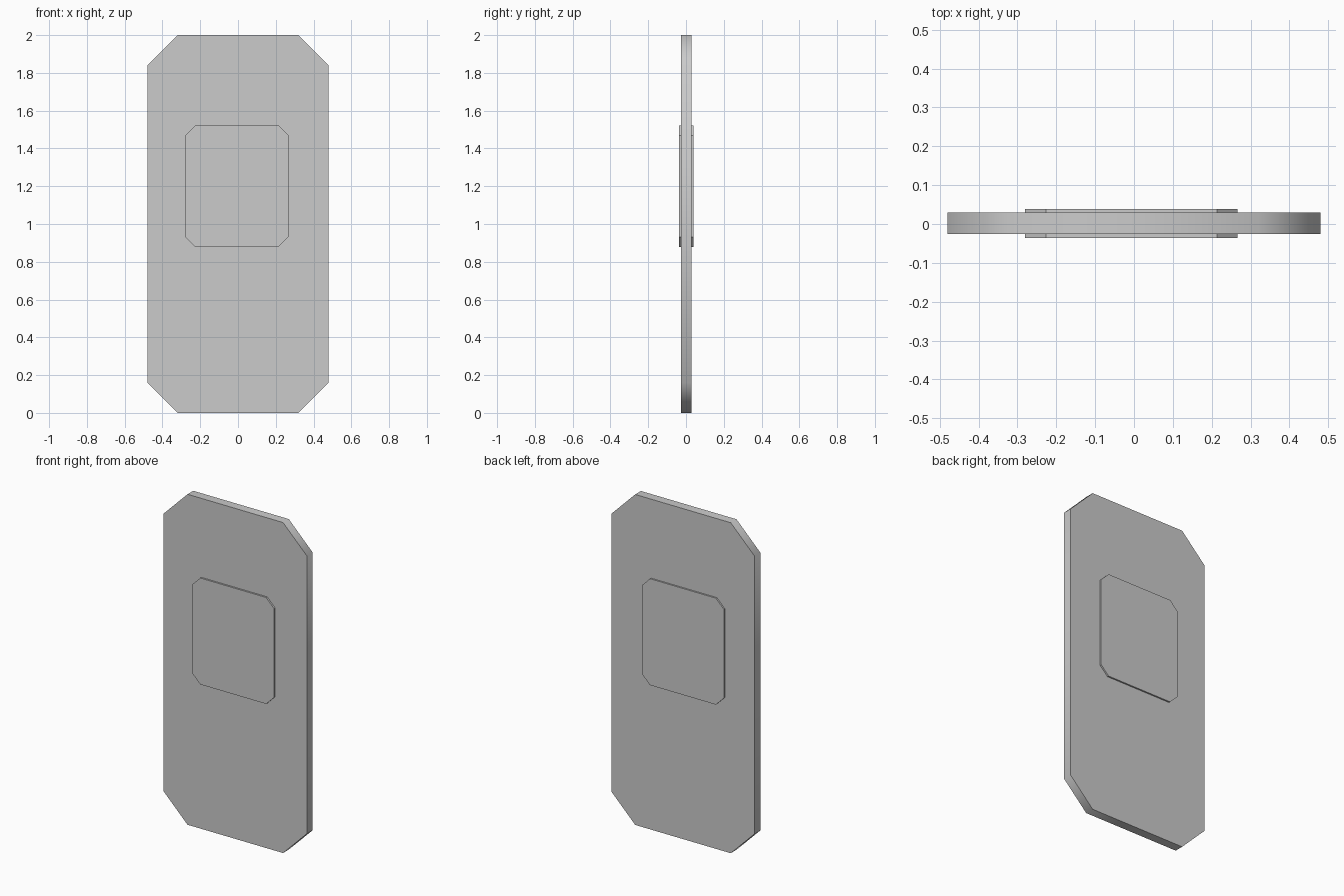
import bpy, bmesh, math

if "Cube" in bpy.data.objects:
    bpy.data.objects.remove(bpy.data.objects["Cube"])


def chamfered_slab(name, x0, x1, z0, z1, cut, y0, y1):
    """Octagonal plate: a rectangle with 45 degree corners, extruded along y."""
    outline = [(x0 + cut, z0), (x1 - cut, z0), (x1, z0 + cut), (x1, z1 - cut),
               (x1 - cut, z1), (x0 + cut, z1), (x0, z1 - cut), (x0, z0 + cut)]
    bm = bmesh.new()
    face = bm.faces.new([bm.verts.new((x, y0, z)) for x, z in outline])
    ext = bmesh.ops.extrude_face_region(bm, geom=[face])
    moved = [v for v in ext["geom"] if isinstance(v, bmesh.types.BMVert)]
    bmesh.ops.translate(bm, verts=moved, vec=(0, y1 - y0, 0))
    bmesh.ops.recalc_face_normals(bm, faces=bm.faces)
    mesh = bpy.data.meshes.new(name)
    bm.to_mesh(mesh)
    bm.free()
    obj = bpy.data.objects.new(name, mesh)
    bpy.context.collection.objects.link(obj)
    return obj


# Main slab, with a smooth rim and sharp flat faces
body = chamfered_slab("slab_body", -0.48, 0.48, 0.0, 2.0, 0.16, -0.026, 0.029)
bpy.context.view_layer.objects.active = body
body.select_set(True)
bpy.ops.object.shade_smooth_by_angle(angle=math.radians(50))

# Raised panel that shows on both faces
chamfered_slab("raised_panel", -0.28, 0.267, 0.878, 1.522, 0.053, -0.0365, 0.0385)
